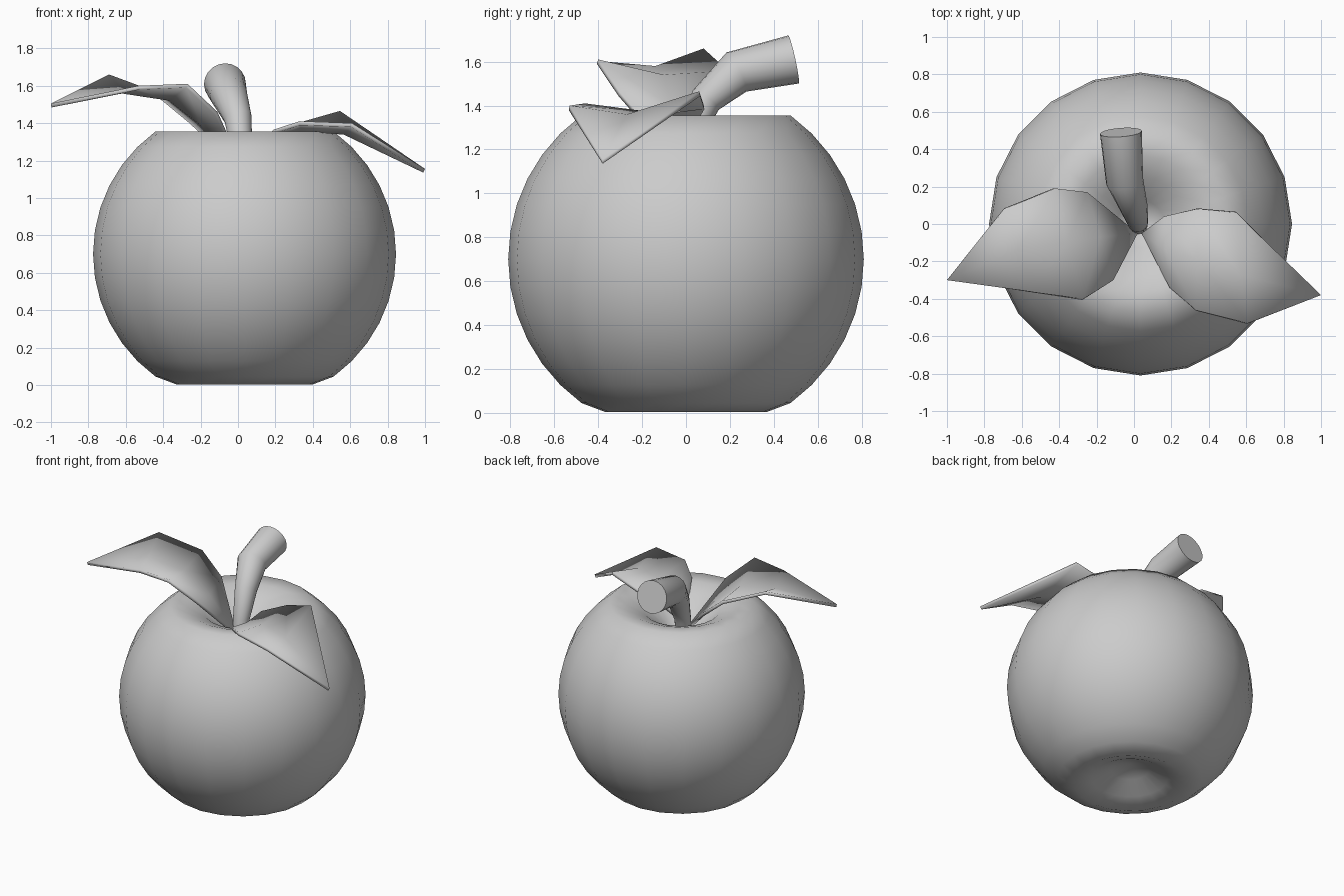
import bpy, bmesh, math
from mathutils import Vector

if "Cube" in bpy.data.objects:
    bpy.data.objects.remove(bpy.data.objects["Cube"])


def make_object(name, bm, angle=40):
    me = bpy.data.meshes.new(name)
    bm.to_mesh(me)
    bm.free()
    ob = bpy.data.objects.new(name, me)
    bpy.context.collection.objects.link(ob)
    bpy.ops.object.select_all(action='DESELECT')
    ob.select_set(True)
    bpy.context.view_layer.objects.active = ob
    bpy.ops.object.shade_smooth_by_angle(angle=math.radians(angle))
    return ob


def skin_rings(bm, rings):
    for a, b in zip(rings, rings[1:]):
        n = len(a)
        for i in range(n):
            j = (i + 1) % n
            bm.faces.new((a[i], a[j], b[j], b[i]))


# Apple body: 20-sided sphere with both poles pushed in to form dimples
SIDES, R, CX, CZ = 20, 0.81, 0.035, 0.70
profile = [(0.127, 0.105), (0.25, 0.045), (0.365, 0.003)]
for k in range(-6, 7):
    a = math.radians(9 * k)
    profile.append((R * math.cos(a), CZ + R * math.sin(a)))
profile += [(0.365, 1.345), (0.25, 1.30), (0.127, 1.19)]
bm = bmesh.new()
rings = [[bm.verts.new((CX + r * math.cos(math.tau * i / SIDES),
                        r * math.sin(math.tau * i / SIDES), z))
          for i in range(SIDES)] for r, z in profile]
skin_rings(bm, rings)
for ring, z in ((rings[0], 0.15), (rings[-1], 1.09)):
    pole = bm.verts.new((CX, 0, z))
    for i in range(SIDES):
        bm.faces.new((ring[i], ring[(i + 1) % SIDES], pole))
bmesh.ops.recalc_face_normals(bm, faces=bm.faces)
make_object("apple_body", bm, 80)

# Stem: tapered tube swept along a bent path, flat cut end
path = [Vector(p) for p in ((0.025, -0.01, 1.08), (0.02, 0.01, 1.25), (0.0, 0.09, 1.425),
                            (-0.05, 0.23, 1.553), (-0.07, 0.49, 1.61))]
radii = [0.047, 0.055, 0.074, 0.10, 0.112]
bm = bmesh.new()
rings = []
for k, (p, r) in enumerate(zip(path, radii)):
    d = Vector((0, 0, 0))
    if k > 0:
        d += (p - path[k - 1]).normalized()
    if k < len(path) - 1:
        d += (path[k + 1] - p).normalized()
    d.normalize()
    u = d.cross(Vector((1, 0, 0))).normalized()
    v = d.cross(u)
    rings.append([bm.verts.new(p + r * (u * math.cos(t) + v * math.sin(t)))
                  for t in (math.tau * i / 20 for i in range(20))])
skin_rings(bm, rings)
bm.faces.new(rings[0])
bm.faces.new(rings[-1])
bmesh.ops.recalc_face_normals(bm, faces=bm.faces)
make_object("stem", bm, 45)


# Leaves: rows of (back edge, midrib, front edge) between a base and a tip
def leaf(name, base, rows, tip):
    bm = bmesh.new()
    b, t = bm.verts.new(base), bm.verts.new(tip)
    vs = [[bm.verts.new(p) for p in row] for row in rows]
    for s in (0, 1):
        bm.faces.new((b, vs[0][s], vs[0][s + 1]))
        for r0, r1 in zip(vs, vs[1:]):
            bm.faces.new((r0[s], r1[s], r1[s + 1], r0[s + 1]))
        bm.faces.new((vs[-1][s], t, vs[-1][s + 1]))
    bm.normal_update()
    if sum(f.normal.z for f in bm.faces) < 0:
        bmesh.ops.reverse_faces(bm, faces=bm.faces)
    ob = make_object(name, bm)
    m = ob.modifiers.new("thickness", 'SOLIDIFY')
    m.thickness = 0.022
    m.offset = -1


leaf("left_leaf", (0.02, -0.05, 1.17),
     [((-0.25, 0.17, 1.42), (-0.18, -0.07, 1.40), (-0.11, -0.30, 1.46)),
      ((-0.42, 0.19, 1.56), (-0.36, -0.10, 1.54), (-0.27, -0.40, 1.61)),
      ((-0.69, 0.08, 1.66), (-0.62, -0.14, 1.58), (-0.53, -0.365, 1.60))],
     (-1.0, -0.30, 1.505))
leaf("right_leaf", (0.04, -0.05, 1.19),
     [((0.16, 0.04, 1.33), (0.17, -0.14, 1.32), (0.19, -0.34, 1.365)),
      ((0.335, 0.08, 1.405), (0.34, -0.19, 1.375), (0.33, -0.46, 1.41)),
      ((0.545, 0.06, 1.465), (0.57, -0.27, 1.36), (0.61, -0.53, 1.40))],
     (1.0, -0.38, 1.155))
